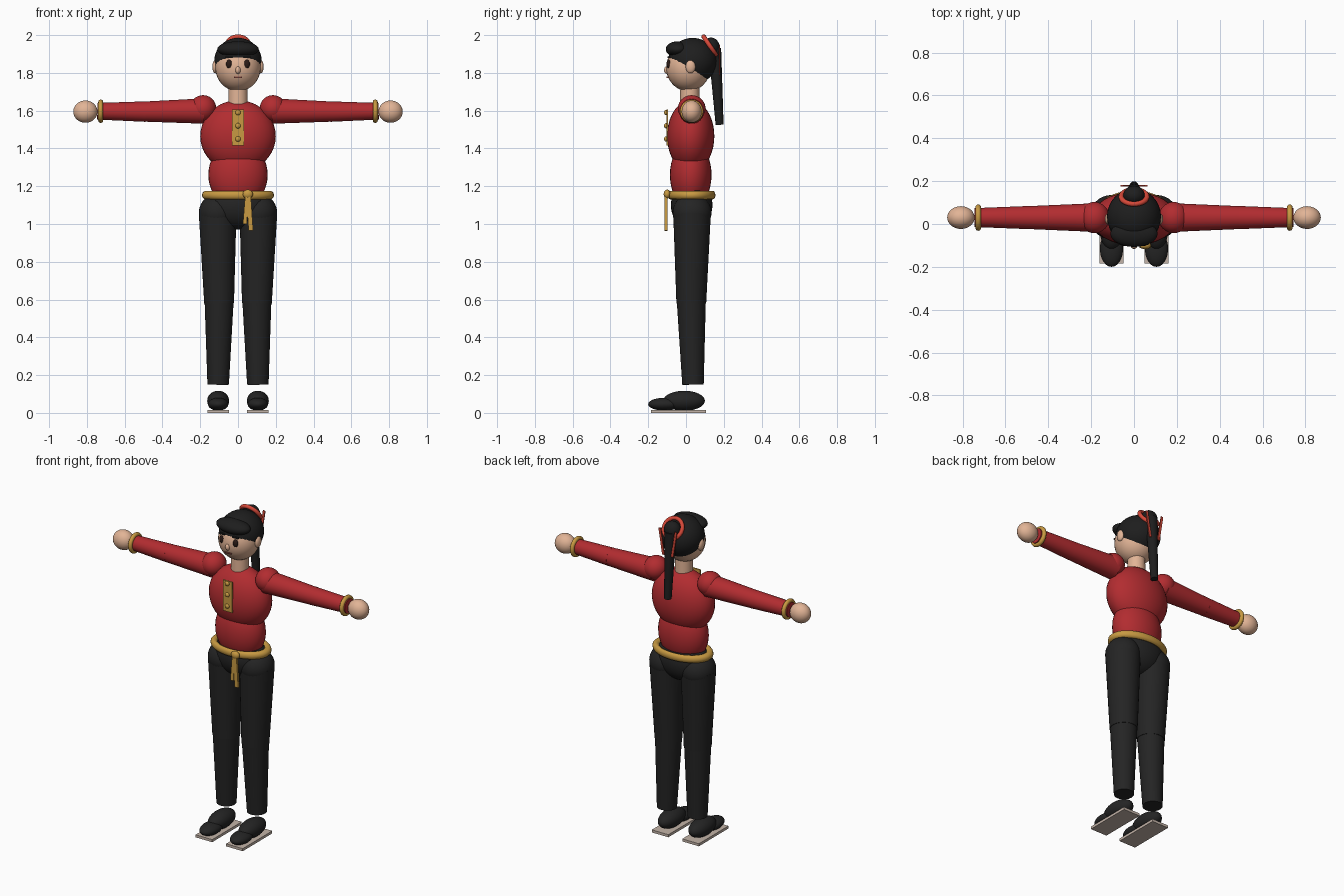
import bpy
import math
from mathutils import Vector

cube = bpy.data.objects.get("Cube")
if cube:
    bpy.data.objects.remove(cube, do_unlink=True)


def material(name, srgb):
    lin = [(c / 255 / 12.92) if c < 11 else ((c / 255 + 0.055) / 1.055) ** 2.4 for c in srgb]
    m = bpy.data.materials.new(name)
    m.use_nodes = True
    m.diffuse_color = (*lin, 1)
    bsdf = m.node_tree.nodes["Principled BSDF"]
    bsdf.inputs["Base Color"].default_value = (*lin, 1)
    bsdf.inputs["Roughness"].default_value = 0.7
    return m


RED = material("red cloth", (178, 44, 48))
BLACK = material("black cloth", (36, 36, 36))
HAIR = material("black hair", (30, 30, 30))
SKIN = material("skin", (226, 180, 150))
GOLD = material("gold", (200, 154, 66))
RIBBON = material("ribbon red", (214, 72, 56))
DARK = material("dark brown", (42, 26, 22))
LIP = material("lip", (150, 84, 74))
SOLE = material("sole", (196, 180, 168))


def finish(name, mat, smooth=True):
    o = bpy.context.object
    o.name = name
    o.data.materials.append(mat)
    if smooth:
        bpy.ops.object.transform_apply(location=False, rotation=False, scale=True)
        bpy.ops.object.shade_smooth_by_angle(angle=math.radians(40))
    return o


def ball(name, mat, loc, radii, rot=(0, 0, 0)):
    bpy.ops.mesh.primitive_uv_sphere_add(segments=32, ring_count=20, location=loc, rotation=rot)
    bpy.context.object.scale = radii
    return finish(name, mat)


def cone(name, mat, a, b, ra, rb):
    a, b = Vector(a), Vector(b)
    bpy.ops.mesh.primitive_cone_add(vertices=32, radius1=ra, radius2=rb, depth=(b - a).length,
                                    location=(a + b) / 2,
                                    rotation=(b - a).to_track_quat('Z', 'Y').to_euler())
    return finish(name, mat)


def ring(name, mat, loc, major, minor, rot=(0, 0, 0), scale=(1, 1, 1)):
    bpy.ops.mesh.primitive_torus_add(major_segments=40, minor_segments=12, major_radius=major,
                                     minor_radius=minor, location=loc, rotation=rot)
    bpy.context.object.scale = scale
    return finish(name, mat)


def box(name, mat, loc, size, rot=(0, 0, 0)):
    bpy.ops.mesh.primitive_cube_add(size=1, location=loc, rotation=rot)
    bpy.context.object.scale = size
    return finish(name, mat, False)


def strip(name, mat, a, b, width, thick):
    # flat band facing front and back, running from a to b
    a, b = Vector(a), Vector(b)
    d = b - a
    return box(name, mat, (a + b) / 2, (width, thick, d.length), (0, math.atan2(d.x, d.z), 0))


# Torso
ball("chest", RED, (0, 0.025, 1.465), (0.2, 0.125, 0.19))
ball("waist", RED, (0, 0.025, 1.26), (0.157, 0.11, 0.18))
ball("pelvis", BLACK, (0, 0.03, 1.1), (0.17, 0.11, 0.13))
cone("neck", SKIN, (0, 0.02, 1.6), (0, 0.02, 1.74), 0.052, 0.05)

# Button panel and belt
box("button_panel", GOLD, (0, -0.1, 1.51), (0.062, 0.009, 0.19))
for z in (1.59, 1.52, 1.45):
    ball("button", GOLD, (0, -0.106, z), (0.014, 0.01, 0.014))
ring("belt", GOLD, (0, 0.03, 1.153), 0.168, 0.023, scale=(1, 0.66, 1))
ball("belt_knot", GOLD, (0.052, -0.1, 1.158), (0.027, 0.018, 0.024))
strip("belt_tail_short", GOLD, (0.048, -0.106, 1.15), (0.036, -0.106, 1.0), 0.02, 0.014)
strip("belt_tail_long", GOLD, (0.056, -0.106, 1.15), (0.068, -0.106, 0.965), 0.024, 0.014)

# Head and face
ball("head", SKIN, (0, 0.012, 1.828), (0.12, 0.117, 0.125))
ball("nose", SKIN, (0, -0.1, 1.815), (0.014, 0.016, 0.02))
box("mouth", LIP, (0, -0.096, 1.777), (0.044, 0.012, 0.006))

# Hair, bun and ponytail
ball("hair_cap", HAIR, (0, 0.035, 1.863), (0.126, 0.13, 0.122))
ball("fringe", HAIR, (0, -0.045, 1.925), (0.11, 0.062, 0.042))
ball("hair_bun", HAIR, (0, 0.133, 1.935), (0.05, 0.045, 0.052))
cone("ponytail", HAIR, (0, 0.152, 1.93), (0, 0.178, 1.525), 0.034, 0.021)
ring("hair_tie", RIBBON, (0, 0.127, 1.942), 0.06, 0.012, (math.radians(-56), 0, 0))

# Paired parts
for side, s in (("left", 1), ("right", -1)):
    # face details
    ball(side + "_ear", SKIN, (s * 0.12, 0.024, 1.833), (0.016, 0.026, 0.035))
    ball(side + "_eye", DARK, (s * 0.047, -0.091, 1.847), (0.016, 0.012, 0.023))
    box(side + "_brow", HAIR, (s * 0.047, -0.092, 1.883), (0.04, 0.012, 0.008))
    strip(side + "_ribbon", RIBBON, (s * 0.056, 0.178, 1.95), (s * 0.03, 0.178, 1.79), 0.015, 0.006)

    # arm
    ball(side + "_shoulder", RED, (s * 0.185, 0.03, 1.612), (0.07, 0.073, 0.07))
    cone(side + "_upper_arm", RED, (s * 0.18, 0.03, 1.598), (s * 0.5, 0.03, 1.595), 0.067, 0.053)
    cone(side + "_forearm", RED, (s * 0.49, 0.03, 1.595), (s * 0.745, 0.03, 1.597), 0.054, 0.044)
    ring(side + "_bracelet", GOLD, (s * 0.727, 0.03, 1.597), 0.049, 0.013, (0, math.pi / 2, 0))
    ball(side + "_hand", SKIN, (s * 0.808, 0.03, 1.595), (0.064, 0.053, 0.059))

    # leg
    ball(side + "_hip", BLACK, (s * 0.108, 0.032, 1.06), (0.099, 0.103, 0.1))
    cone(side + "_thigh", BLACK, (s * 0.1, 0.028, 0.58), (s * 0.108, 0.032, 1.06), 0.079, 0.1)
    cone(side + "_shin", BLACK, (s * 0.105, 0.037, 0.15), (s * 0.1, 0.028, 0.59), 0.057, 0.077)

    # shoe
    ball(side + "_shoe", BLACK, (s * 0.105, -0.01, 0.064), (0.058, 0.11, 0.053))
    ball(side + "_shoe_toe", BLACK, (s * 0.105, -0.115, 0.046), (0.054, 0.085, 0.034))
    box(side + "_sole", SOLE, (s * 0.105, -0.04, 0.008), (0.114, 0.29, 0.016))
